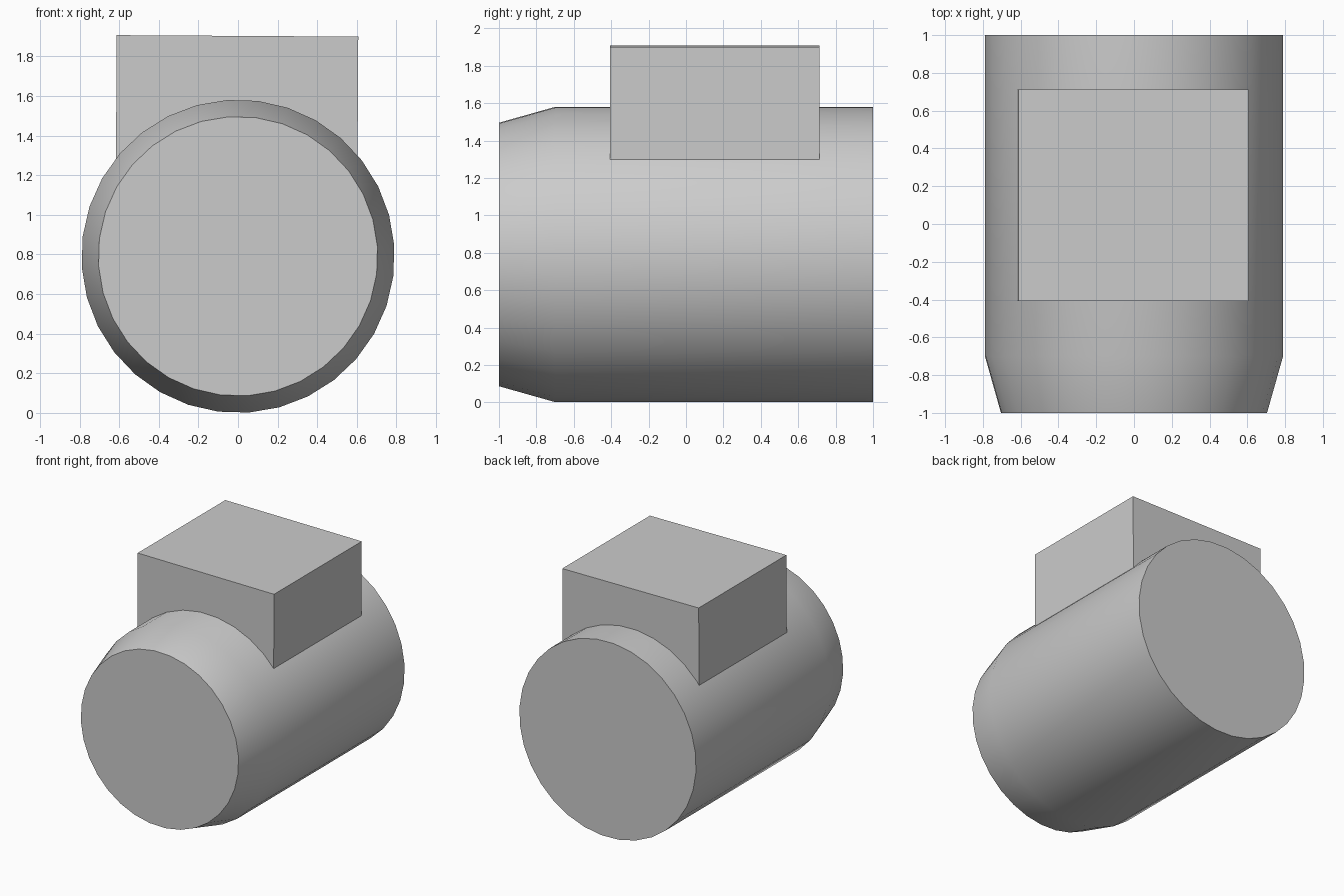
import bpy
import bmesh
import math
from mathutils import Matrix

default = bpy.data.objects.get("Cube")
if default:
    bpy.data.objects.remove(default, do_unlink=True)

# Single plain grey finish
grey = bpy.data.materials.new("plain grey")
grey.use_nodes = True
color = (0.6, 0.6, 0.6, 1)
grey.diffuse_color = color
grey.node_tree.nodes["Principled BSDF"].inputs["Base Color"].default_value = color

RADIUS = 0.791
SIDES = 32
TURN = math.radians(4)  # slight roll of the facets


def finish(name, bm):
    bmesh.ops.recalc_face_normals(bm, faces=bm.faces)
    mesh = bpy.data.meshes.new(name)
    bm.to_mesh(mesh)
    bm.free()
    mesh.materials.append(grey)
    obj = bpy.data.objects.new(name, mesh)
    bpy.context.collection.objects.link(obj)
    return obj


# Barrel: rings along y, tapered at the front, with flat caps
bm = bmesh.new()
rings = []
for y, r in [(-1, 0.706), (-0.7, RADIUS), (1, RADIUS)]:
    angles = [math.tau * i / SIDES + TURN for i in range(SIDES)]
    rings.append([bm.verts.new((r * math.cos(a), y, RADIUS + r * math.sin(a)))
                  for a in angles])
for a, b in zip(rings, rings[1:]):
    for i in range(SIDES):
        j = (i + 1) % SIDES
        bm.faces.new((a[i], a[j], b[j], b[i]))
bm.faces.new(rings[0])
bm.faces.new(rings[-1])
barrel = finish("barrel", bm)
bpy.ops.object.select_all(action="DESELECT")
barrel.select_set(True)
bpy.context.view_layer.objects.active = barrel
bpy.ops.object.shade_smooth_by_angle(angle=math.radians(30))

# Top block: sunk into the barrel, with a very slight tilt
bm = bmesh.new()
bmesh.ops.create_cube(bm, size=1, matrix=Matrix.Diagonal((1.22, 1.12, 0.8, 1)))
block = finish("top_block", bm)
block.location = (-0.005, 0.153, 1.504)
block.rotation_euler.y = math.radians(0.35)
